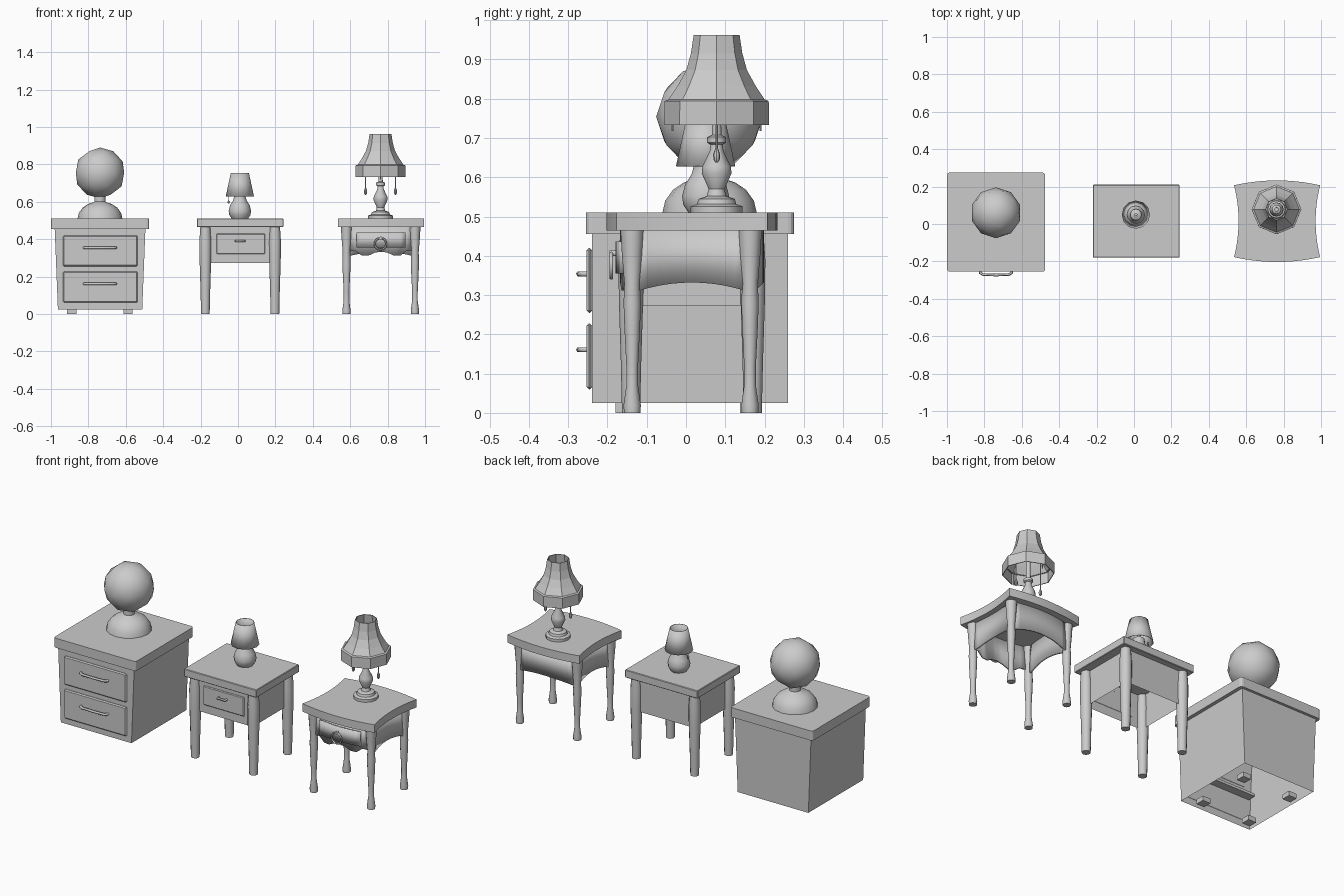
import bpy, bmesh
from math import sin, cos, pi, radians

if "Cube" in bpy.data.objects:
    bpy.data.objects.remove(bpy.data.objects["Cube"])


def finish(name, bm, smooth=None, bevel=0, solid=0):
    bmesh.ops.recalc_face_normals(bm, faces=bm.faces)
    me = bpy.data.meshes.new(name)
    bm.to_mesh(me)
    bm.free()
    ob = bpy.data.objects.new(name, me)
    bpy.context.collection.objects.link(ob)
    if smooth:
        for p in me.polygons:
            p.use_smooth = True
        me.set_sharp_from_angle(angle=radians(smooth))
    if solid:
        m = ob.modifiers.new("Solidify", 'SOLIDIFY')
        m.thickness, m.offset = solid, 0
    if bevel:
        m = ob.modifiers.new("Bevel", 'BEVEL')
        m.width, m.segments = bevel, 1
    return ob


def box(name, x0, x1, y0, y1, z0, z1, taper=0, open_bottom=False, bevel=0):
    bm = bmesh.new()
    bmesh.ops.create_cube(bm, size=1)
    for v in bm.verts:
        low = v.co.z < 0
        t = taper if low else 0
        v.co = (x0 + t if v.co.x < 0 else x1 - t, y0 if v.co.y < 0 else y1, z0 if low else z1)
    if open_bottom:
        bm.normal_update()
        bmesh.ops.delete(bm, geom=[f for f in bm.faces if f.normal.z < -0.9], context='FACES_ONLY')
    return finish(name, bm, bevel=bevel)


def lathe(name, x, y, profile, segs=12, caps=(True, True), smooth=35, solid=0):
    """Revolve (radius, z) pairs about a vertical axis."""
    bm = bmesh.new()
    rings = [[bm.verts.new((x + r * cos(2 * pi * i / segs), y + r * sin(2 * pi * i / segs), z))
              for i in range(segs)] for r, z in profile]
    for a, b in zip(rings, rings[1:]):
        for i in range(segs):
            j = (i + 1) % segs
            bm.faces.new((a[i], a[j], b[j], b[i]))
    for cap, ring in zip(caps, (rings[0], rings[-1])):
        if cap:
            bm.faces.new(ring)
    return finish(name, bm, smooth, solid=solid)


def strip(name, pts, ztop, thick):
    """Upright panel along (x, y, z_bottom) points."""
    bm = bmesh.new()
    cols = [(bm.verts.new(p), bm.verts.new((p[0], p[1], ztop))) for p in pts]
    for a, b in zip(cols, cols[1:]):
        bm.faces.new((a[0], b[0], b[1], a[1]))
    return finish(name, bm, smooth=40, solid=thick)


def tube(name, pts, r):
    cu = bpy.data.curves.new(name, 'CURVE')
    cu.dimensions, cu.bevel_depth, cu.bevel_resolution, cu.use_fill_caps = '3D', r, 1, True
    sp = cu.splines.new('POLY')
    sp.points.add(len(pts) - 1)
    for p, c in zip(sp.points, pts):
        p.co = (*c, 1)
    ob = bpy.data.objects.new(name, cu)
    bpy.context.collection.objects.link(ob)
    return ob


# --- Left cabinet with two drawers
bm = bmesh.new()
bmesh.ops.create_cube(bm, size=1)
for v in bm.verts:
    v.co = (-0.7375 + v.co.x * 0.525, 0.01 + v.co.y * 0.53, 0.4825 + v.co.z * 0.055)
upright = [e for e in bm.edges if abs(e.verts[0].co.z - e.verts[1].co.z) > 0.01]
bmesh.ops.bevel(bm, geom=upright, offset=0.015, segments=3, affect='EDGES', profile=0.5)
finish("cabinet_top", bm)
box("cabinet_body", -0.98, -0.495, -0.24, 0.26, 0.025, 0.456, taper=0.017, open_bottom=True)
box("cabinet_divider", -0.955, -0.52, -0.238, -0.19, 0.195, 0.21)
for i, x in enumerate((-0.889, -0.588)):
    for j, y in enumerate((-0.155, 0.162)):
        box(f"cabinet_foot_{i}{j}", x - 0.025, x + 0.025, y - 0.025, y + 0.025, 0, 0.027)
for n, z0, z1, zh in (("upper", 0.255, 0.42, 0.354), ("lower", 0.06, 0.228, 0.161)):
    box(f"cabinet_{n}_drawer", -0.935, -0.537, -0.253, -0.239, z0, z1, bevel=0.006)
    tube(f"cabinet_{n}_handle", [(-0.738 + dx, y, zh) for dx, y in
         ((-0.085, -0.25), (-0.084, -0.262), (-0.07, -0.27), (0, -0.273),
          (0.07, -0.27), (0.084, -0.262), (0.085, -0.25))], 0.007)

# Globe lamp
lathe("globe_base", -0.738, 0.06, [(0.12, 0.51), (0.113, 0.54), (0.093, 0.568), (0.065, 0.587),
      (0.034, 0.597), (0.03, 0.6), (0.03, 0.632)], 16, smooth=50)
bm = bmesh.new()
bmesh.ops.create_icosphere(bm, subdivisions=2, radius=0.136)
for v in bm.verts:
    v.co.x -= 0.738
    v.co.y += 0.06
    v.co.z += 0.754
finish("globe", bm, smooth=180)

# --- Middle table with one drawer
box("middle_top", -0.22, 0.243, -0.18, 0.21, 0.465, 0.51, bevel=0.003)
box("middle_apron", -0.172, 0.195, -0.145, 0.175, 0.272, 0.466, open_bottom=True)
box("middle_drawer", -0.115, 0.145, -0.154, -0.144, 0.32, 0.43, bevel=0.004)
tube("middle_handle", [(-0.014, -0.15, 0.39), (-0.012, -0.168, 0.39),
                       (0.034, -0.168, 0.39), (0.036, -0.15, 0.39)], 0.006)
for i, s in enumerate((-1, 1)):
    for j, t in enumerate((-1, 1)):
        lathe(f"middle_leg_{i}{j}", 0.0115 + s * 0.186, 0.015 + t * 0.155,
              [(0.023, 0), (0.026, 0.13), (0.031, 0.29), (0.032, 0.39), (0.027, 0.466)])

# Small lamp
lathe("small_lamp_base", 0.01, 0.05, [(0.044, 0.51), (0.057, 0.53), (0.06, 0.552), (0.052, 0.582),
      (0.036, 0.607), (0.031, 0.625), (0.03, 0.645), (0.008, 0.655), (0.008, 0.72)], 12)
lathe("small_lamp_shade", 0.01, 0.05, [(0.074, 0.628), (0.047, 0.753)], 12, (False, False), solid=0.003)
lathe("small_lamp_pull", -0.05, 0.05, [(0.002, 0.65), (0.002, 0.607), (0.006, 0.6), (0.004, 0.59)], 6)

# --- Right table with curved top
CX, CY = 0.765, 0.015
N = 10
us = [-1 + 2 * i / N for i in range(N + 1)]
front = [(CX + 0.23 * u, CY - 0.192 - 0.026 * (1 - u * u)) for u in us]
right = [(CX + 0.23 - 0.024 * (1 - u * u), CY + 0.192 * u) for u in us]
loop = front[:-1] + right[:-1]
loop += [(2 * CX - x, 2 * CY - y) for x, y in loop]
bm = bmesh.new()
base = bm.faces.new([bm.verts.new((x, y, 0.464)) for x, y in loop])
ext = bmesh.ops.extrude_face_region(bm, geom=[base])
bmesh.ops.translate(bm, vec=(0, 0, 0.046), verts=[g for g in ext['geom'] if isinstance(g, bmesh.types.BMVert)])
if not any(len(f.verts) > 4 and f.calc_center_median().z < 0.47 for f in bm.faces):
    bm.faces.new([v for v in bm.verts if v.co.z < 0.47])
finish("curved_top", bm, smooth=35)

# Aprons: wavy bowed front, arched sides and back
def bow(u):
    return 0.022 * (1 - u * u)


wave = [0.335, 0.338, 0.312, 0.312, 0.328, 0.333, 0.328, 0.312, 0.312, 0.338, 0.335]
strip("curved_apron_front", [(CX + 0.17 * u, CY - 0.155 - bow(u), z) for u, z in zip(us, wave)], 0.466, 0.012)
strip("curved_apron_back", [(CX + 0.17 * u, CY + 0.155 + bow(u), 0.31 + bow(u)) for u in us], 0.466, 0.012)
for n, s in (("left", -1), ("right", 1)):
    strip(f"curved_apron_{n}", [(CX + s * (0.183 - 0.6 * bow(u)), CY + 0.14 * u, 0.31 + bow(u))
                                for u in us], 0.466, 0.012)
strip("curved_drawer", [(CX + 0.13 * u, CY - 0.166 - bow(0.76 * u), 0.355) for u in us], 0.436, 0.014)

# Ring pull
bpy.ops.mesh.primitive_torus_add(major_segments=16, minor_segments=6, major_radius=0.031, minor_radius=0.005,
                                 location=(0.762, CY - 0.205, 0.375), rotation=(pi / 2, 0, 0))
bpy.context.object.name = "ring_pull"
bpy.ops.object.shade_smooth()
tube("ring_mount", [(0.762, CY - 0.185, 0.406), (0.762, CY - 0.21, 0.406)], 0.008)

for i, s in enumerate((-1, 1)):
    for j, t in enumerate((-1, 1)):
        lathe(f"curved_leg_{i}{j}", 0.763 + s * 0.183, 0.013 + t * 0.15,
              [(0.021, 0), (0.022, 0.02), (0.015, 0.07), (0.015, 0.12), (0.02, 0.22), (0.022, 0.28),
               (0.02, 0.33), (0.026, 0.4), (0.03, 0.466)])

# Tall lamp with panelled shade and hanging pulls
LX, LY = 0.762, 0.078
lathe("tall_lamp_stem", LX, LY, [(0.066, 0.51), (0.066, 0.526), (0.05, 0.532), (0.046, 0.545), (0.025, 0.552),
      (0.02, 0.57), (0.038, 0.61), (0.036, 0.628), (0.017, 0.668), (0.016, 0.683), (0.024, 0.688),
      (0.024, 0.702), (0.012, 0.708), (0.011, 0.8)], 12)
lathe("tall_lamp_shade", LX, LY, [(0.124, 0.793), (0.098, 0.832), (0.076, 0.872), (0.064, 0.915), (0.057, 0.962)],
      8, (False, False), smooth=None, solid=0.003)
lathe("tall_lamp_skirt", LX, LY, [(0.131, 0.733), (0.131, 0.793), (0.122, 0.796)], 8, (False, False),
      smooth=None, solid=0.004)
for i, s in enumerate((-1, 1)):
    lathe(f"lamp_pull_{i}", LX + s * 0.08, LY, [(0.003, 0.82), (0.003, 0.675), (0.009, 0.658),
          (0.008, 0.645), (0.003, 0.637)], 8)
    lathe(f"shade_tassel_{i}", LX, LY + s * 0.112, [(0.003, 0.8), (0.003, 0.718)], 6)
